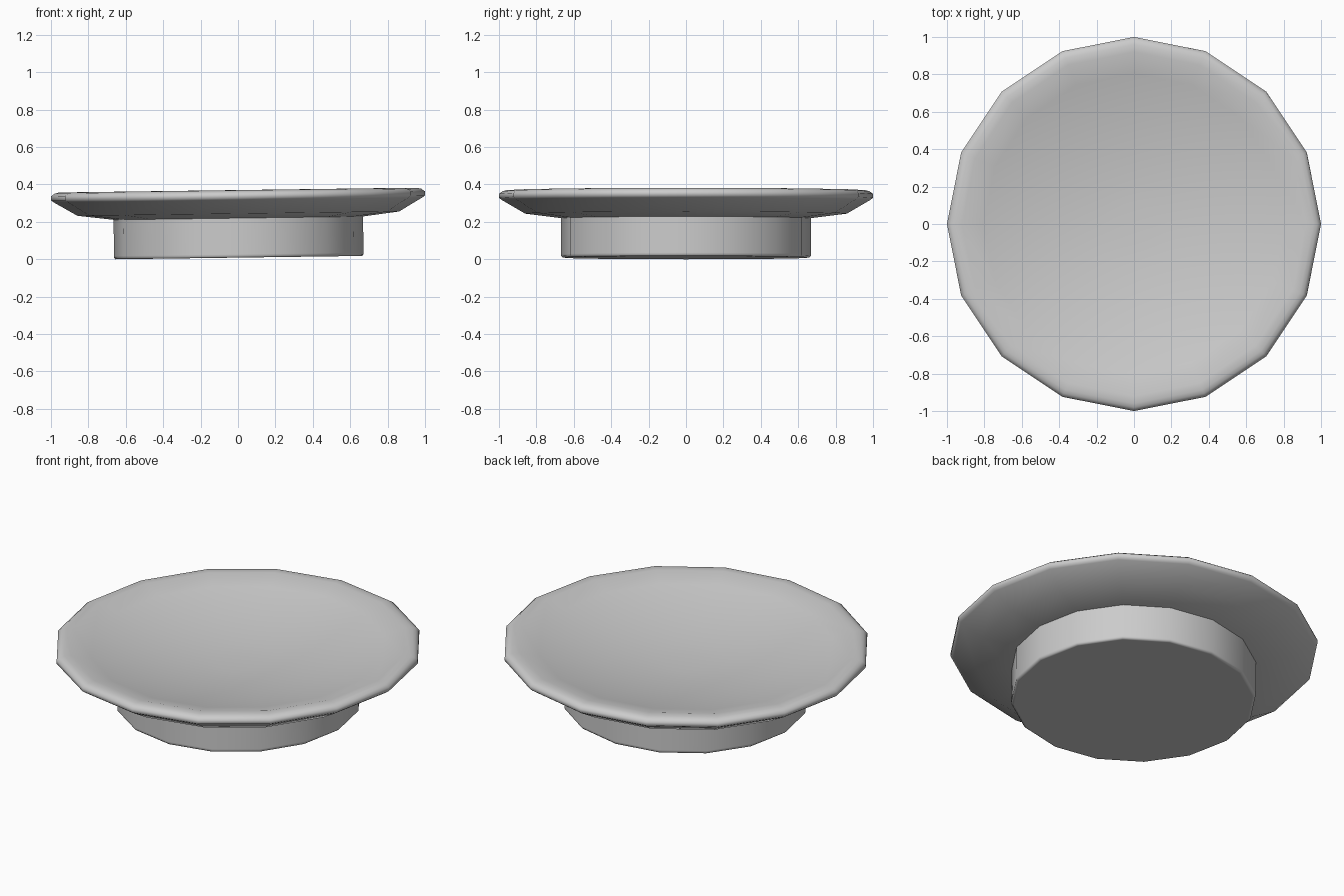
import bpy, bmesh, math
from mathutils import Matrix

if "Cube" in bpy.data.objects:
    bpy.data.objects.remove(bpy.data.objects["Cube"])

SIDES = 16
TILT = 0.0135   # slight rise towards +x
CREST_R, CREST_Z, DEPTH = 0.92, 0.361, 0.13

# lathe profile (radius, height): foot, flared underside, rounded rim
profile = [(0.65, 0.0), (0.659, 0.0), (0.667, 0.008), (0.667, 0.018),
           (0.667, 0.211), (0.86, 0.235),
           (0.985, 0.308), (1.0, 0.319), (1.0, 0.341), (0.98, 0.355), (0.96, 0.36),
           (CREST_R, CREST_Z)]
# hollow top, a shallow bowl
for k in range(7, 0, -1):
    t = k / 8
    profile.append((CREST_R * t, CREST_Z - DEPTH * (1 - t * t)))

bm = bmesh.new()
rings = []
for r, z in profile:
    rings.append([bm.verts.new((r * math.cos(2 * math.pi * i / SIDES),
                                r * math.sin(2 * math.pi * i / SIDES), z))
                  for i in range(SIDES)])
for a, b in zip(rings, rings[1:]):
    for i in range(SIDES):
        j = (i + 1) % SIDES
        bm.faces.new((a[i], a[j], b[j], b[i]))

# flat bottom and bowl centre
bm.faces.new(rings[0][::-1])
bm.faces.new(rings[-1])

# tilt, then rest the lowest edge on the ground
bmesh.ops.transform(bm, matrix=Matrix.Rotation(-TILT, 4, 'Y'), verts=bm.verts)
low = min(v.co.z for v in bm.verts)
mid = (min(v.co.x for v in bm.verts) + max(v.co.x for v in bm.verts)) / 2
bmesh.ops.translate(bm, vec=(-mid, 0, -low), verts=bm.verts)

mesh = bpy.data.meshes.new("shallow_dish")
bm.to_mesh(mesh)
bm.free()
dish = bpy.data.objects.new("shallow_dish", mesh)
bpy.context.collection.objects.link(dish)
bpy.context.view_layer.objects.active = dish
dish.select_set(True)
bpy.ops.object.shade_smooth_by_angle(angle=math.radians(65))
